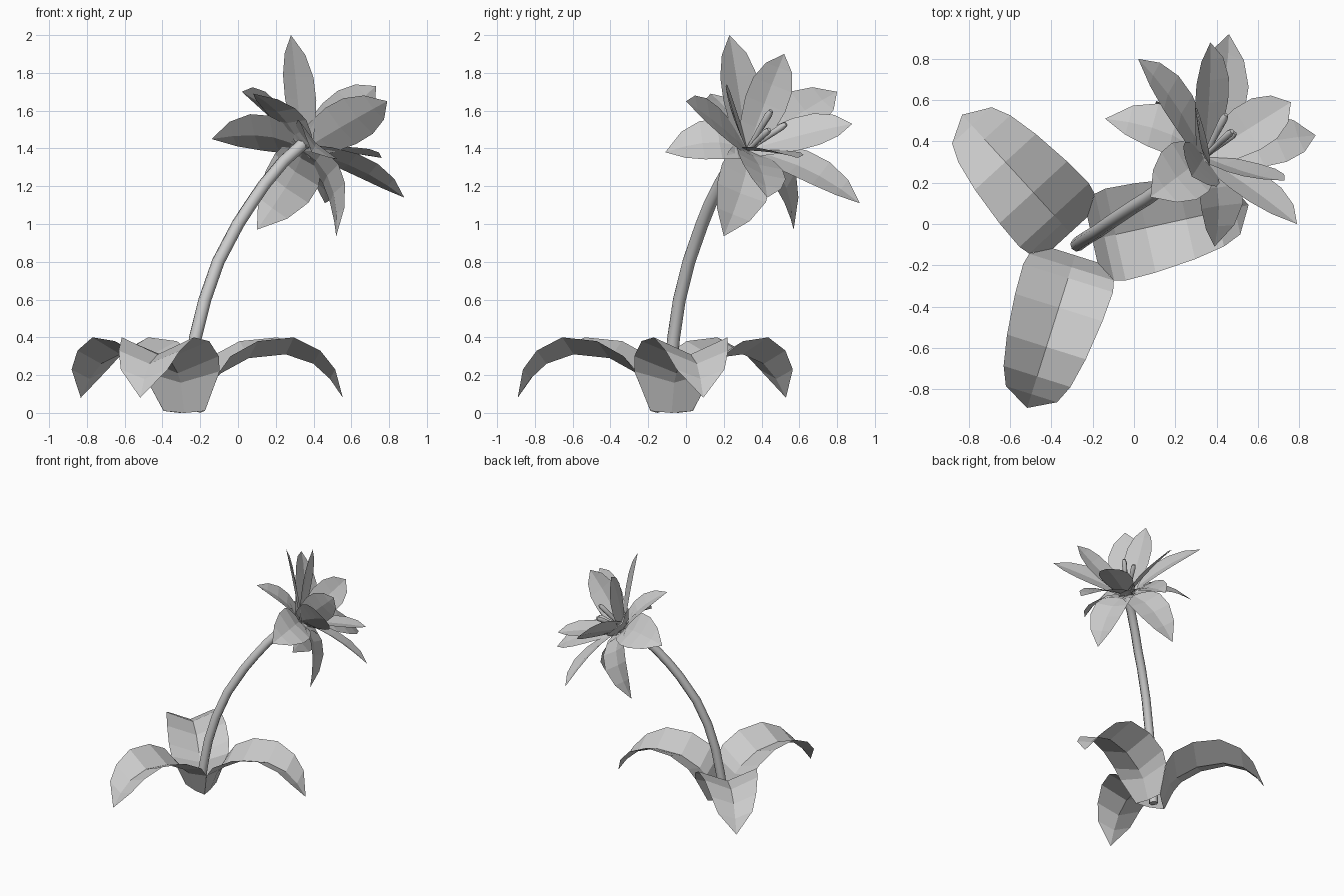
import bpy
from math import cos, sin, radians
from mathutils import Vector as V

if "Cube" in bpy.data.objects:
    bpy.data.objects.remove(bpy.data.objects["Cube"])


def make_mesh(name, verts, faces):
    me = bpy.data.meshes.new(name)
    me.from_pydata([tuple(v) for v in verts], [], faces)
    ob = bpy.data.objects.new(name, me)
    bpy.context.collection.objects.link(ob)
    return ob


def blade(name, mids, sides, lifts):
    """Three-vertex-wide strip ending in a point: midline, side and lift vectors."""
    verts, faces = [], []
    for m, s, l in zip(mids[:-1], sides, lifts):
        verts += [m - s + l, m, m + s + l]
    for i in range(len(mids) - 2):
        a = 3 * i
        faces += [(a, a + 1, a + 4, a + 3), (a + 1, a + 2, a + 5, a + 4)]
    a, t = 3 * (len(mids) - 2), len(verts)
    verts.append(mids[-1])
    faces += [(a, a + 1, t), (a + 1, a + 2, t)]
    return make_mesh(name, verts, faces)


def tube(name, pts, radii, sides=8):
    """Capped round tube along a path."""
    verts, faces = [], []
    n = len(pts)
    for i, (p, r) in enumerate(zip(pts, radii)):
        d = (pts[min(i + 1, n - 1)] - pts[max(i - 1, 0)]).normalized()
        u = d.cross(V((0.6, -0.8, 0))).normalized()
        w = d.cross(u)
        for k in range(sides):
            a = radians(360 * k / sides)
            verts.append(p + u * cos(a) * r + w * sin(a) * r)
    for i in range(n - 1):
        for k in range(sides):
            a, b = i * sides + k, i * sides + (k + 1) % sides
            faces.append((a, b, b + sides, a + sides))
    faces += [tuple(range(sides))[::-1], tuple(range((n - 1) * sides, n * sides))]
    ob = make_mesh(name, verts, faces)
    for p in ob.data.polygons:
        p.use_smooth = len(p.vertices) == 4
    return ob


# Arching channelled leaves: radius, height, half width, edge lift
ROOT = V((-0.265, -0.09, 0))
LEAF = [(.065, .0, .115, .01), (.125, .16, .215, .06), (.18, .21, .228, .09),
        (.33, .29, .222, .09), (.53, .31, .20, .09), (.68, .26, .17, .07),
        (.77, .18, .13, .05), (.84, .08, 0, 0)]
for i in range(3):
    a = radians(12.5 + 120 * i)
    out, side = V((cos(a), sin(a), 0)), V((-sin(a), cos(a), 0))
    blade(f"leaf_{i + 1}",
          [ROOT + out * r + V((0, 0, z)) for r, z, w, l in LEAF],
          [side * w for r, z, w, l in LEAF],
          [V((0, 0, l)) for r, z, w, l in LEAF])

# Bent stem
STEM = [(-.275, -.10, .01), (-.255, -.085, .2), (-.225, -.065, .4), (-.175, -.035, .6),
        (-.105, .015, .8), (0, .085, 1.0), (.065, .125, 1.1), (.14, .18, 1.21),
        (.24, .25, 1.33), (.34, .31, 1.42)]
tube("stem", [V(p) for p in STEM], [.034] * len(STEM))

# Flower petals, each reaching from the flower centre to its tip
C = V((0.34, 0.325, 1.39))
N = V((0.6, 0.45, 0.66)).normalized()
WIDTHS = [(0, .06), (.2, .095), (.42, .118), (.62, .115), (.82, .078), (1, 0)]


def petal(name, tip, forward, scale):
    tip = V(tip)
    d = tip - C
    radial = (d - N * d.dot(N)).normalized()
    ctrl = C + radial * d.length * .45 + N * forward
    side = N.cross(radial)
    mids, sides, lifts = [], [], []
    for t, w in WIDTHS:
        mids.append(C * (1 - t) ** 2 + ctrl * 2 * t * (1 - t) + tip * t * t)
        tan = (ctrl - C) * (1 - t) + (tip - ctrl) * t
        sides.append(side * w * scale)
        lifts.append(side.cross(tan).normalized() * -.15 * w * scale)
    blade(name, mids, sides, lifts)


WHORLS = {
    "inner_petal": (.24, 1.0, [(.37, .88, 1.53), (.76, .59, 1.35), (.73, .21, 1.73),
                               (.32, .52, 1.90)]),
    "middle_petal": (.18, 1.1, [(.28, .23, 2.0), (.46, .92, 1.11), (.02, .80, 1.70),
                                (.88, .43, 1.14), (.79, .0, 1.65)]),
    "outer_petal": (.06, 1.25, [(.39, -.11, 1.38), (.52, .20, .935), (.10, .57, .97),
                                (-.14, .51, 1.45), (.08, .13, 1.69)]),
}
for name, (forward, scale, tips) in WHORLS.items():
    for i, tip in enumerate(tips):
        petal(f"{name}_{i + 1}", tip, forward, scale)

# Stamens
for i, tip in enumerate([(.475, .45, 1.60), (.445, .53, 1.53), (.49, .44, 1.50)]):
    tip = V(tip)
    pts = [C.lerp(tip, t) for t in (0, .65, .9, 1)]
    tube(f"stamen_{i + 1}", pts, [.011, .018, .02, .012], 6)
